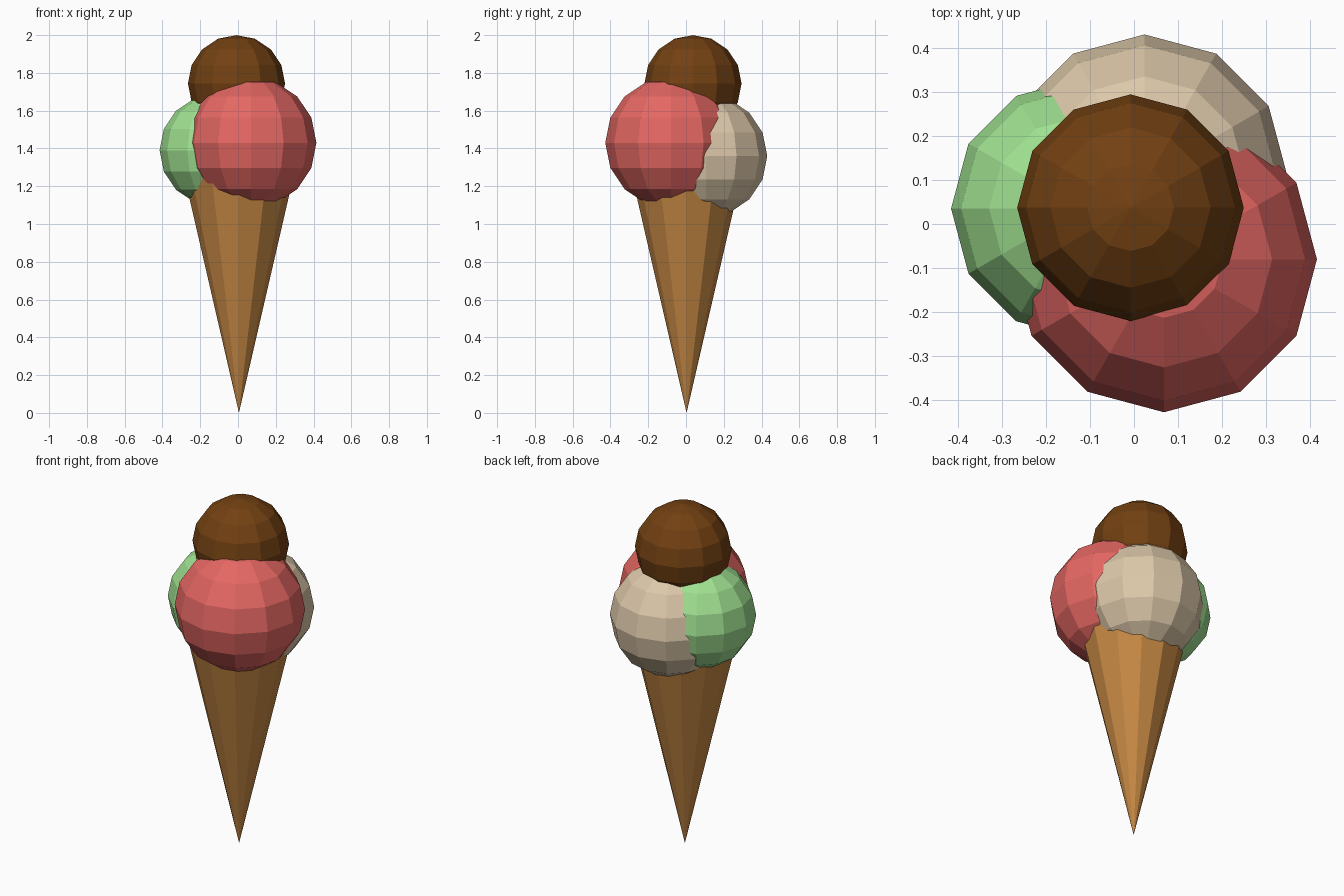
import bpy

if "Cube" in bpy.data.objects:
    bpy.data.objects.remove(bpy.data.objects["Cube"])


def material(name, rgb):
    m = bpy.data.materials.new(name)
    m.diffuse_color = (*rgb, 1.0)
    m.use_nodes = True
    m.node_tree.nodes["Principled BSDF"].inputs["Base Color"].default_value = m.diffuse_color
    return m


# Cone: apex down, its open end buried in the scoops
CONE_HEIGHT, CONE_RADIUS = 1.30, 0.30
bpy.ops.mesh.primitive_cone_add(vertices=12, radius1=0.0, radius2=CONE_RADIUS,
                                depth=CONE_HEIGHT,
                                location=(0.005, 0.003, CONE_HEIGHT / 2))
cone = bpy.context.object
cone.name = "wafer_cone"
cone.data.materials.append(material("wafer brown", (0.56, 0.245, 0.057)))

# Scoops: low-poly balls (name, centre, radius, colour name, colour)
scoops = [
    ("strawberry_scoop", (0.068, -0.08, 1.43), 0.347, "strawberry pink", (0.78, 0.136, 0.124)),
    ("mint_scoop", (-0.12, 0.035, 1.39), 0.295, "mint green", (0.35, 0.75, 0.28)),
    ("vanilla_scoop", (0.024, 0.105, 1.36), 0.325, "vanilla cream", (0.72, 0.58, 0.40)),
    ("chocolate_scoop", (-0.008, 0.037, 1.743), 0.257, "chocolate brown", (0.17, 0.052, 0.006)),
]
for name, centre, radius, colour_name, rgb in scoops:
    bpy.ops.mesh.primitive_uv_sphere_add(segments=12, ring_count=8,
                                         radius=radius, location=centre)
    scoop = bpy.context.object
    scoop.name = name
    scoop.data.materials.append(material(colour_name, rgb))
